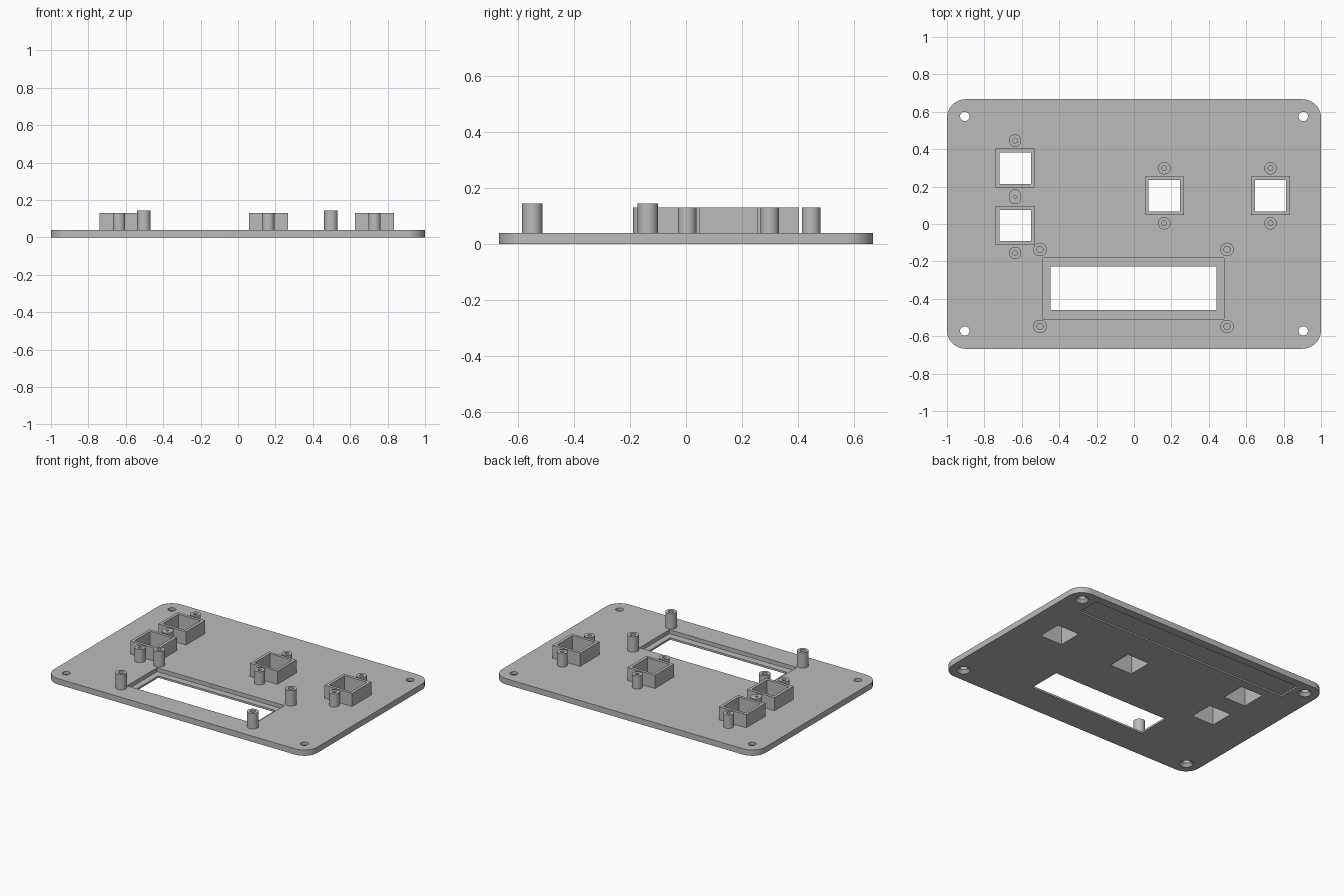
import bpy, bmesh
from math import sin, cos, pi
from mathutils import Matrix, Vector

cube = bpy.data.objects.get("Cube")
if cube:
    bpy.data.objects.remove(cube)

grey = bpy.data.materials.new("plain_grey")
grey.use_nodes = True
COLOUR = (0.5, 0.5, 0.5, 1)
grey.diffuse_color = COLOUR
grey.node_tree.nodes["Principled BSDF"].inputs["Base Color"].default_value = COLOUR

TOP = 0.04          # top face of the panel
FRAME_TOP = 0.13    # top of button frames and their posts
POST_TOP = 0.145    # top of display posts


def finish(name, bm):
    bmesh.ops.recalc_face_normals(bm, faces=bm.faces)
    mesh = bpy.data.meshes.new(name)
    bm.to_mesh(mesh)
    bm.free()
    mesh.materials.append(grey)
    obj = bpy.data.objects.new(name, mesh)
    bpy.context.collection.objects.link(obj)
    return obj


def box(name, x0, x1, y0, y1, z0, z1):
    bm = bmesh.new()
    size = Vector((x1 - x0, y1 - y0, z1 - z0))
    mid = Vector((x0 + x1, y0 + y1, z0 + z1)) / 2
    bmesh.ops.create_cube(bm, size=1, matrix=Matrix.Translation(mid) @ Matrix.Diagonal(size).to_4x4())
    return finish(name, bm)


def cone(name, x, y, z0, z1, r0, r1):
    bm = bmesh.new()
    bmesh.ops.create_cone(bm, cap_ends=True, segments=32, radius1=r0, radius2=r1, depth=z1 - z0,
                          matrix=Matrix.Translation((x, y, (z0 + z1) / 2)))
    return finish(name, bm)


def ring_solid(name, outer, inner, z0, z1):
    # closed tube between two outlines with equal point counts
    bm = bmesh.new()
    loops = [[bm.verts.new((x, y, z)) for x, y in pts]
             for pts, z in ((outer, z0), (outer, z1), (inner, z1), (inner, z0))]
    n = len(outer)
    for a, b in zip(loops, loops[1:] + loops[:1]):
        for i in range(n):
            j = (i + 1) % n
            bm.faces.new((a[i], a[j], b[j], b[i]))
    return finish(name, bm)


def circle(x, y, r, n=32):
    return [(x + r * cos(2 * pi * i / n), y + r * sin(2 * pi * i / n)) for i in range(n)]


def square(x, y, h):
    return [(x - h, y - h), (x + h, y - h), (x + h, y + h), (x - h, y + h)]


def smooth(obj):
    bpy.ops.object.select_all(action="DESELECT")
    obj.select_set(True)
    bpy.context.view_layer.objects.active = obj
    bpy.ops.object.shade_smooth_by_angle(angle=0.5)


def post(name, x, y, z1, r, hole):
    smooth(ring_solid(name, circle(x, y, r), circle(x, y, hole), TOP, z1))


# Panel with rounded corners
W, D, R = 1.0, 0.667, 0.1
outline = []
for k, (sx, sy) in enumerate(((1, 1), (-1, 1), (-1, -1), (1, -1))):
    for i in range(13):
        a = (k + i / 12) * pi / 2
        outline.append((sx * (W - R) + R * cos(a), sy * (D - R) + R * sin(a)))
bm = bmesh.new()
base = bm.faces.new([bm.verts.new((x, y, 0)) for x, y in outline])
up = bmesh.ops.extrude_face_region(bm, geom=[base])["geom"]
bmesh.ops.translate(bm, vec=(0, 0, TOP), verts=[v for v in up if isinstance(v, bmesh.types.BMVert)])
panel = finish("panel", bm)

# Display window, its recess, and the shallow label recess underneath
LOW, HIGH = -0.1, 0.1
cutters = [
    box("recess_cutter", -0.488, 0.481, -0.507, -0.182, 0.013, HIGH),
    box("window_cutter", -0.446, 0.441, -0.459, -0.228, LOW, HIGH),
    box("label_cutter", -0.82, 0.82, 0.45, 0.61, LOW, 0.01),
]

# Countersunk screw holes
for x in (-0.905, 0.905):
    for y in (-0.572, 0.575):
        cutters.append(cone("screw_cutter", x, y, LOW, HIGH, 0.025, 0.025))
        cutters.append(cone("sink_cutter", x, y, -0.002, 0.02, 0.045, 0.025))

# Button frames, each with a post in front and behind
HALF, INNER, REACH = 0.104, 0.084, 0.147
for i, (x, y) in enumerate(((-0.636, 0.299), (-0.636, -0.008), (0.162, 0.151), (0.73, 0.151))):
    ring_solid(f"button_frame_{i}", square(x, y, HALF), square(x, y, INNER), TOP, FRAME_TOP)
    cutters.append(box("button_cutter", x - INNER, x + INNER, y - INNER, y + INNER, LOW, HIGH))
    for side, s in (("front", -1), ("back", 1)):
        post(f"button_post_{side}_{i}", x, y + s * REACH, FRAME_TOP, 0.033, 0.013)

# Display posts
for side, x in (("right", -0.503), ("left", 0.497)):
    for end, y in (("front", -0.548), ("back", -0.136)):
        post(f"display_post_{end}_{side}", x, y, POST_TOP, 0.036, 0.017)

# Cut the panel, then drop the cutters
for c in cutters:
    mod = panel.modifiers.new("cut", "BOOLEAN")
    mod.operation = "DIFFERENCE"
    mod.solver = "EXACT"
    mod.object = c
bpy.context.view_layer.update()
cut_mesh = bpy.data.meshes.new_from_object(panel.evaluated_get(bpy.context.evaluated_depsgraph_get()))
panel.modifiers.clear()
panel.data = cut_mesh
for c in cutters:
    bpy.data.objects.remove(c)
smooth(panel)
